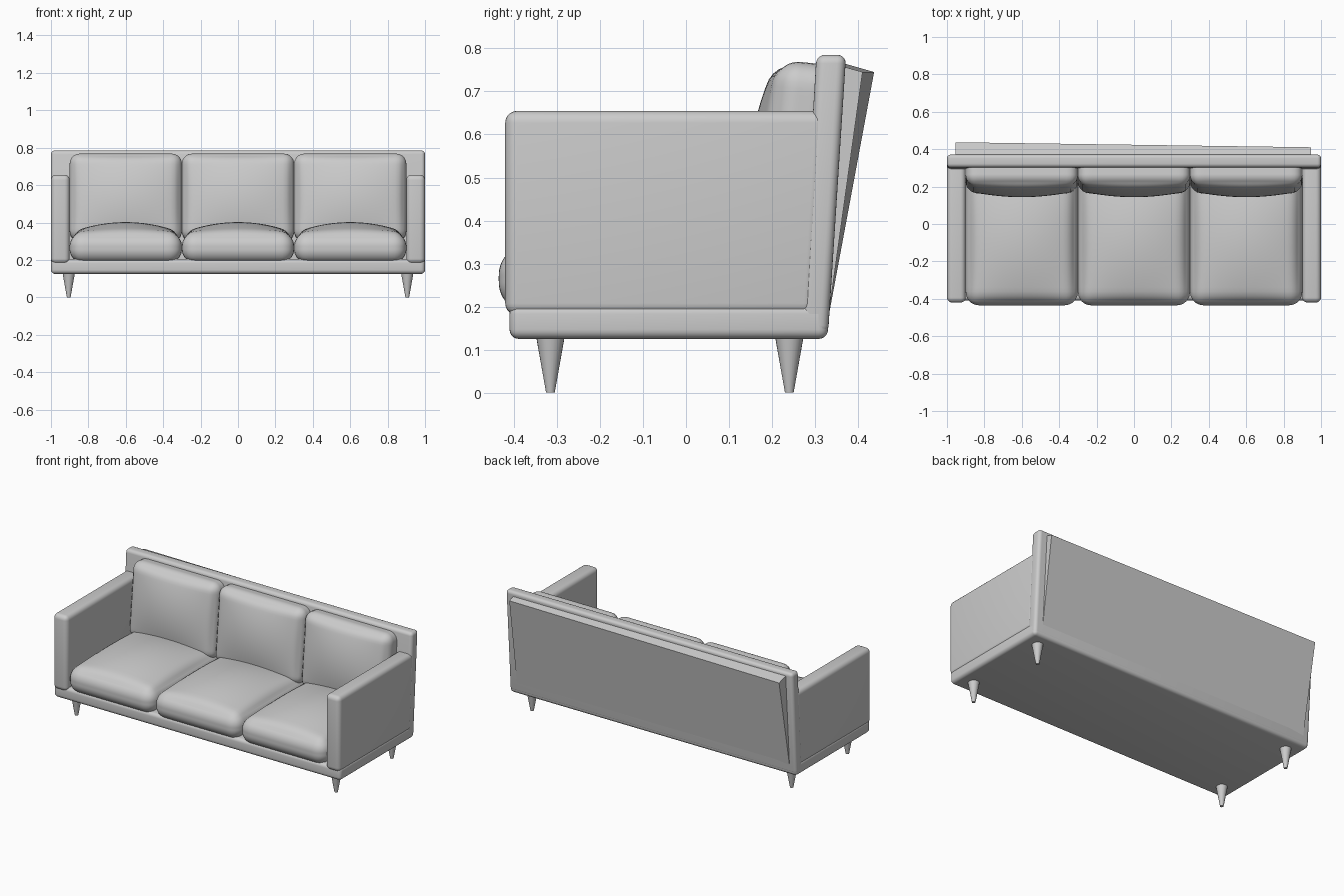
import bpy, bmesh
from mathutils import Vector, Matrix

if "Cube" in bpy.data.objects:
    bpy.data.objects.remove(bpy.data.objects["Cube"])


def finish(name, bm, bevel=0.0):
    bmesh.ops.recalc_face_normals(bm, faces=bm.faces)
    if bevel:
        bmesh.ops.bevel(bm, geom=bm.edges[:], offset=bevel, segments=5,
                        profile=0.5, affect='EDGES', clamp_overlap=True)
    mesh = bpy.data.meshes.new(name)
    bm.to_mesh(mesh)
    bm.free()
    obj = bpy.data.objects.new(name, mesh)
    bpy.context.collection.objects.link(obj)
    bpy.ops.object.select_all(action='DESELECT')
    obj.select_set(True)
    bpy.context.view_layer.objects.active = obj
    bpy.ops.object.shade_smooth_by_angle(angle=0.6)
    return obj


def prism(name, profile, x0, x1, bevel, skew=0.0):
    """Extrude a (y, z) profile along x; skew pulls the top of the x1 end forward."""
    bm = bmesh.new()
    zlo = min(z for _, z in profile)
    zhi = max(z for _, z in profile)
    ends = []
    for x, s in ((x0, 0.0), (x1, skew)):
        ends.append([bm.verts.new((x, y - s * (z - zlo) / (zhi - zlo), z)) for y, z in profile])
    n = len(profile)
    for ring in ends:
        bm.faces.new(ring)
    for i in range(n):
        j = (i + 1) % n
        bm.faces.new((ends[0][i], ends[0][j], ends[1][j], ends[1][i]))
    return finish(name, bm, bevel)


def cushion(name, size, radius, crown, matrix):
    """Rounded box whose +z face is puffed up by crown."""
    bm = bmesh.new()
    bmesh.ops.create_cube(bm, size=2)
    bmesh.ops.subdivide_edges(bm, edges=bm.edges[:], cuts=29, use_grid_fill=True)
    half = Vector(size) / 2
    for v in bm.verts:
        u, w, top = v.co
        p = Vector((u * half.x, w * half.y, top * half.z))
        inner = Vector([max(-(h - radius), min(h - radius, c)) for c, h in zip(p, half)])
        p = inner + (p - inner).normalized() * radius
        if top > 0:
            p.z += crown * (1 - u ** 2) * (1 - w ** 2) * min(1, top)
        v.co = matrix @ p
    return finish(name, bm)


# base frame and arms
prism("base", [(-0.41, 0.125), (0.33, 0.125), (0.33, 0.205), (-0.41, 0.205)], -1, 1, 0.022)
for side, x in (("left", -0.95), ("right", 0.95)):
    prism(side + "_arm", [(-0.42, 0.18), (0.30, 0.18), (0.33, 0.655), (-0.42, 0.655)],
          x - 0.05, x + 0.05, 0.028)

# backrest and its skewed rear panel
prism("backrest", [(0.265, 0.14), (0.33, 0.135), (0.372, 0.785), (0.303, 0.785)], -1, 1, 0.02)
prism("rear_panel", [(0.29, 0.17), (0.33, 0.17), (0.437, 0.745), (0.35, 0.77)],
      -0.955, 0.945, 0.0, skew=0.028)

# seat and back cushions
for i, x in enumerate((-0.6, 0, 0.6), 1):
    cushion(f"seat_cushion_{i}", (0.6, 0.73, 0.16), 0.072, 0.057,
            Matrix.Translation((x, -0.07, 0.265)))
    tilt = Matrix.Rotation(-0.1, 4, 'X') @ Matrix.Rotation(1.5708, 4, 'X')
    cushion(f"back_cushion_{i}", (0.6, 0.47, 0.14), 0.055, 0.042,
            Matrix.Translation((x, 0.258, 0.533)) @ tilt)

# tapered legs
for side, x in (("left", -0.905), ("right", 0.905)):
    for end, y in (("front", -0.315), ("back", 0.24)):
        bm = bmesh.new()
        bmesh.ops.create_cone(bm, cap_ends=True, segments=24, radius1=0.01, radius2=0.034,
                              depth=0.135, matrix=Matrix.Translation((x, y, 0.0675)))
        finish(f"{end}_{side}_leg", bm)
